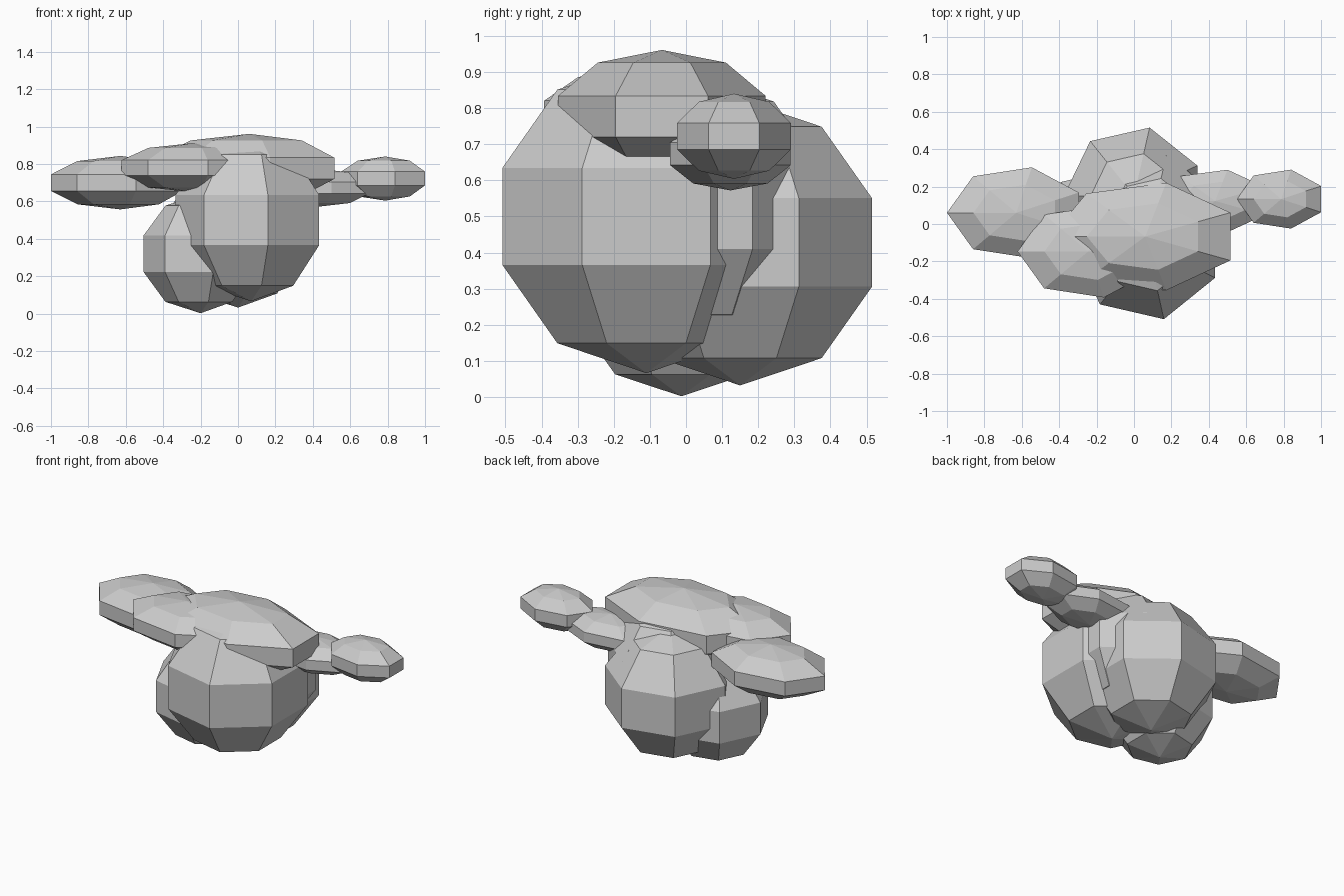
import bpy, bmesh
from math import pi, sin, cos

if "Cube" in bpy.data.objects:
    bpy.data.objects.remove(bpy.data.objects["Cube"])

SIDES, STACKS = 7, 5


def blob(name, centre, radii):
    """Flat-shaded, seven-sided squashed ball with one corner facing -x."""
    bm = bmesh.new()
    cx, cy, cz = centre
    rx, ry, rz = radii
    rings = []
    for j in range(1, STACKS):
        p = pi * j / STACKS
        rings.append([bm.verts.new((cx + rx * sin(p) * cos(pi + 2 * pi * i / SIDES),
                                    cy + ry * sin(p) * sin(pi + 2 * pi * i / SIDES),
                                    cz - rz * cos(p))) for i in range(SIDES)])
    bottom = bm.verts.new((cx, cy, cz - rz))
    top = bm.verts.new((cx, cy, cz + rz))
    for i in range(SIDES):
        k = (i + 1) % SIDES
        bm.faces.new((bottom, rings[0][k], rings[0][i]))
        bm.faces.new((top, rings[-1][i], rings[-1][k]))
        for a, b in zip(rings, rings[1:]):
            bm.faces.new((a[i], a[k], b[k], b[i]))
    mesh = bpy.data.meshes.new(name)
    bm.to_mesh(mesh)
    bm.free()
    obj = bpy.data.objects.new(name, mesh)
    bpy.context.collection.objects.link(obj)


# Round lower lobes
blob("front_lobe", (0.07, -0.11, 0.50), (0.425, 0.43, 0.434))
blob("back_lobe", (0.0, 0.15, 0.428), (0.395, 0.394, 0.396))
blob("left_lobe", (-0.2, -0.013, 0.32), (0.32, 0.32, 0.318))
blob("inner_lobe", (0.097, 0.034, 0.523), (0.365, 0.365, 0.365))

# Flattened upper lobes
blob("crown", (0.06, -0.067, 0.777), (0.531, 0.31, 0.184))
blob("left_inner_pad", (-0.245, -0.147, 0.78), (0.397, 0.265, 0.131))
blob("left_outer_pad", (-0.629, 0.06, 0.70), (0.39, 0.262, 0.143))
blob("right_inner_pad", (0.434, 0.123, 0.673), (0.311, 0.18, 0.101))
blob("right_outer_pad", (0.787, 0.133, 0.722), (0.249, 0.17, 0.118))
